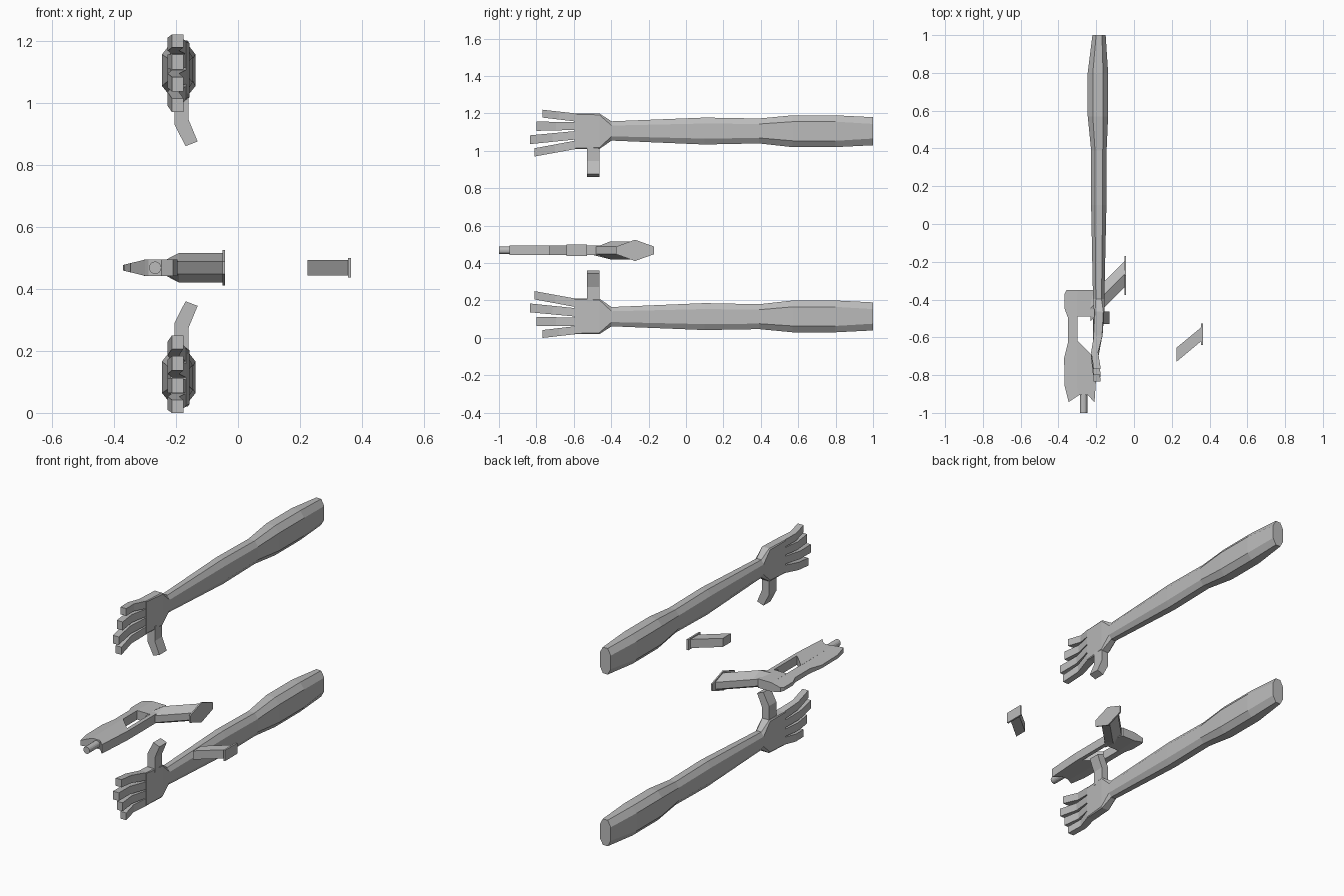
import bpy, bmesh, math
from mathutils import Vector

if "Cube" in bpy.data.objects:
    bpy.data.objects.remove(bpy.data.objects["Cube"])

grey = bpy.data.materials.new("plain grey")
grey.diffuse_color = (0.5, 0.5, 0.5, 1)
grey.use_nodes = True
grey.node_tree.nodes["Principled BSDF"].inputs["Base Color"].default_value = grey.diffuse_color


def finish(bm, name):
    bmesh.ops.recalc_face_normals(bm, faces=bm.faces)
    me = bpy.data.meshes.new(name)
    bm.to_mesh(me)
    bm.free()
    me.materials.append(grey)
    ob = bpy.data.objects.new(name, me)
    bpy.context.collection.objects.link(ob)
    return ob


def loft(name, rings):
    """Skin a list of equally long point rings and cap both ends."""
    bm = bmesh.new()
    vs = [[bm.verts.new(p) for p in r] for r in rings]
    n = len(rings[0])
    for a, b in zip(vs, vs[1:]):
        for i in range(n):
            j = (i + 1) % n
            bm.faces.new((a[i], a[j], b[j], b[i]))
    bm.faces.new(vs[0])
    bm.faces.new(vs[-1])
    return finish(bm, name)


def slab(name, outline, half, mid=0.468):
    """Flat part in the xy plane; half(x) gives its half thickness."""
    return loft(name, [[(x, y, mid + s * half(x)) for x, y in outline] for s in (-1, 1)])


def octagon(y, x0, x1, z0, z1, cx, cz, flip):
    dx, dz = (x1 - x0) * cx, (z1 - z0) * cz
    pts = [(x0 + dx, z0), (x1 - dx, z0), (x1, z0 + dz), (x1, z1 - dz),
           (x1 - dx, z1), (x0 + dx, z1), (x0, z1 - dz), (x0, z0 + dz)]
    return [(x, y, flip(z)) for x, z in pts]


def rect(y, x0, x1, z0, z1, flip):
    return [(x, y, flip(z)) for x, z in ((x0, z0), (x1, z0), (x1, z1), (x0, z1))]


# Arm stations: y, x range, z range, corner cut in x and z
ARM = [(1.0, -.22, -.15, 1.03, 1.18, .28, .24), (.8, -.245, -.137, 1.02, 1.19, .25, .2),
       (.57, -.245, -.137, 1.02, 1.19, .25, .2), (.39, -.227, -.145, 1.04, 1.173, .25, .22),
       (.1, -.227, -.146, 1.034, 1.178, .25, .22), (-.398, -.217, -.157, 1.055, 1.158, .25, .22),
       (-.463, -.212, -.157, 1.01, 1.20, .1, .04), (-.597, -.217, -.167, 1.01, 1.20, .05, .02)]
# Fingers: tip y, base z range, tip z range
FINGERS = [(-.767, 1.157, 1.20, 1.178, 1.22), (-.80, 1.112, 1.155, 1.107, 1.156),
           (-.835, 1.061, 1.106, 1.036, 1.083), (-.81, 1.01, 1.055, .97, 1.014)]


def build_arm(side, flip):
    loft(side + "_arm", [octagon(*s, flip) for s in ARM])
    for i, (ty, b0, b1, t0, t1) in enumerate(FINGERS):
        my = -.59 + (ty + .59) * .5
        loft(f"{side}_finger_{i + 1}", [
            rect(-.59, -.212, -.167, b0, b1, flip),
            rect(my, -.227, -.19, (b0 + t0) / 2, (b1 + t1) / 2, flip),
            rect(ty, -.213, -.176, t0, t1, flip)])
    # Thumb bends outwards halfway along
    thumb = [((-.205, 1.03), (-.16, 1.03)), ((-.205, .93), (-.16, .947)), ((-.169, .86), (-.13, .875))]
    loft(side + "_thumb", [[(a[0], -.53, flip(a[1])), (b[0], -.53, flip(b[1])),
                            (b[0], -.463, flip(b[1])), (a[0], -.463, flip(a[1]))] for a, b in thumb])


build_arm("upper", lambda z: z)
build_arm("lower", lambda z: 1.22 - z)

# Pistol slide, thinner towards its top edge
slab("slide", [(-.357, -.35), (-.367, -.37), (-.367, -.45), (-.35, -.495), (-.35, -.63),
               (-.37, -.71), (-.367, -.86), (-.346, -.943), (-.30, -.912), (-.30, -.35)],
     lambda x: .026 + (x + .30) * .24)

# Pistol frame with the trigger guard opening
slab("frame", [(-.30, -.35), (-.215, -.35), (-.195, -.40), (-.195, -.73), (-.209, -.943),
               (-.246, -.905), (-.288, -.905), (-.30, -.912), (-.303, -.615),
               (-.218, -.70), (-.218, -.49), (-.303, -.49)], lambda x: .026)

# Barrel
bm = bmesh.new()
bmesh.ops.create_cone(bm, cap_ends=True, segments=16, radius1=.02, radius2=.02, depth=.12)
for v in bm.verts:
    v.co = Vector((-.267 + v.co.x, -.94 + v.co.z, .468 + v.co.y))
finish(bm, "barrel")


def hexagon(x, y0, y1, edge, wide, mid=0.468):
    ym = (y0 + y1) / 2
    return [(x, y, mid + z) for y, z in ((y0, -edge), (ym, -wide), (y1, -edge),
                                         (y1, edge), (ym, wide), (y0, edge))]


# Slanted grip and its base plate
loft("grip", [hexagon(x, x - .285, x - .146, e, w)
              for x, e, w in ((-.23, .02, .027), (-.19, .02, .048), (-.049, .02, .048))])
loft("grip_plate", [hexagon(x, -.375, -.17, .02, .057) for x in (-.05, -.042)])

# Loose magazine
slab("magazine", [(.224, -.73), (.224, -.656), (.356, -.547), (.356, -.62)], lambda x: .025)
slab("magazine_plate", [(.355, -.64), (.355, -.528), (.365, -.528), (.365, -.64)], lambda x: .031)
